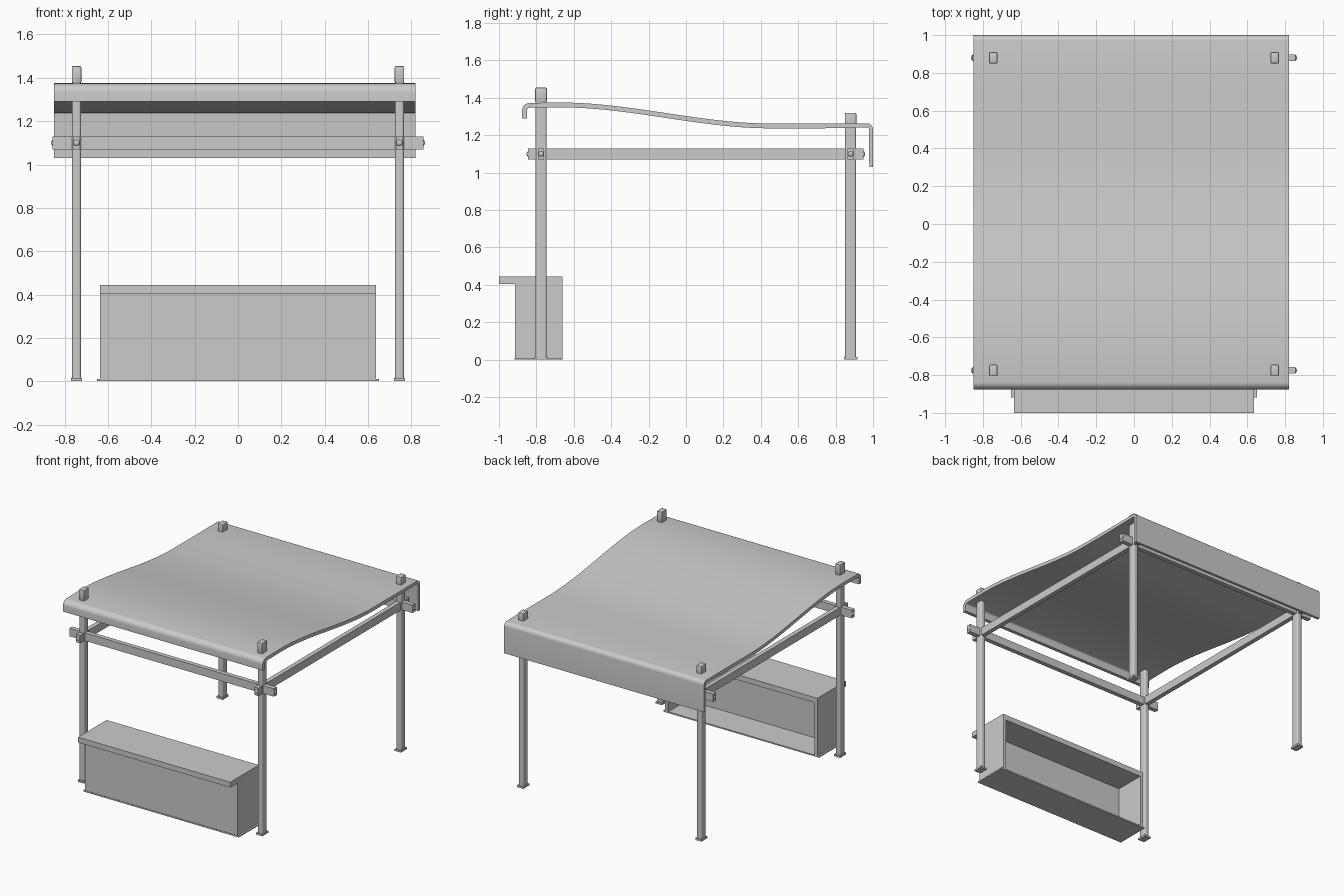
import bpy, bmesh, math
from mathutils import Vector

if "Cube" in bpy.data.objects:
    bpy.data.objects.remove(bpy.data.objects["Cube"])


def finish(name, bm, smooth=False):
    bmesh.ops.recalc_face_normals(bm, faces=bm.faces)
    me = bpy.data.meshes.new(name)
    bm.to_mesh(me)
    bm.free()
    ob = bpy.data.objects.new(name, me)
    bpy.context.collection.objects.link(ob)
    if smooth:
        bpy.ops.object.select_all(action='DESELECT')
        ob.select_set(True)
        bpy.context.view_layer.objects.active = ob
        bpy.ops.object.shade_smooth_by_angle(angle=math.radians(35))
    return ob


def box(name, lo, hi, bevel=0.0, segments=1, vertical_only=False):
    bm = bmesh.new()
    bmesh.ops.create_cube(bm, size=1)
    for v in bm.verts:
        v.co = Vector([(a + b) / 2 + c * (b - a) for a, b, c in zip(lo, hi, v.co)])
    if bevel:
        edges = [e for e in bm.edges if not vertical_only
                 or abs(e.verts[0].co.z - e.verts[1].co.z) > 1e-4]
        bmesh.ops.bevel(bm, geom=edges, offset=bevel, segments=segments,
                        profile=0.5, affect='EDGES')
    return finish(name, bm, bevel > 0)


def extrude_x(name, profile, x0, x1, smooth=False):
    """Extrude a closed (y, z) profile along x."""
    bm = bmesh.new()
    face = bm.faces.new([bm.verts.new((x0, y, z)) for y, z in profile])
    ret = bmesh.ops.extrude_face_region(bm, geom=[face])
    for v in ret['geom']:
        if isinstance(v, bmesh.types.BMVert):
            v.co.x = x1
    return finish(name, bm, smooth)


def bolt(name, pos, axis):
    """Domed bolt head facing outwards along axis."""
    bm = bmesh.new()
    bmesh.ops.create_uvsphere(bm, u_segments=16, v_segments=8, radius=0.014)
    rot = Vector((0, 0, 1)).rotation_difference(Vector(axis))
    for v in bm.verts:
        v.co = rot @ Vector((v.co.x, v.co.y, v.co.z * 0.5)) + Vector(pos)
    return finish(name, bm, True)


def arc(cy, cz, r, a0, a1, n=6):
    return [(cy + r * math.cos(math.radians(a0 + (a1 - a0) * i / n)),
             cz + r * math.sin(math.radians(a0 + (a1 - a0) * i / n))) for i in range(n + 1)]


# canopy: sagging sheet with a short front lip and a deep rear valance
T = 0.026
sag = []
for i in range(25):
    t = i / 24
    sag.append((-0.67 + 1.12 * t, 1.375 - 0.112 * (3 * t * t - 2 * t ** 3)))
outer = [(-0.876, 1.29)] + arc(-0.836, 1.333, 0.04, 180, 92) + sag \
    + [(0.72, 1.263)] + arc(0.968, 1.231, 0.032, 90, 0) + [(1.0, 1.03)]
inner = [(-0.85, 1.29)] + arc(-0.836, 1.333, 0.014, 180, 92) + [(y, z - T) for y, z in sag] \
    + [(0.72, 1.263 - T)] + arc(0.968, 1.231, 0.010, 90, 0) + [(0.98, 1.03)]
extrude_x("canopy", outer + inner[::-1], -0.85, 0.82, True)

# posts with foot plates and caps
PX, FY, RY, BZ = 0.745, -0.775, 0.88, 1.10
for sx, side in ((-1, "left"), (1, "right")):
    for y, top, row in ((FY, 1.44, "front"), (RY, 1.305, "rear")):
        x = sx * PX
        n = f"{row}_{side}"
        box(n + "_post", (x - 0.02, y - 0.029, 0.01), (x + 0.02, y + 0.029, top), 0.009, 4, True)
        box(n + "_cap", (x - 0.022, y - 0.031, top - 0.065), (x + 0.022, y + 0.031, top + 0.015), 0.007, 2)
        box(n + "_foot", (x - 0.026, y - 0.036, 0), (x + 0.026, y + 0.036, 0.014))

# side rails with bolts on both ends
for sx, side in ((-1, "left"), (1, "right")):
    x = sx * PX
    box(side + "_rail", (x - 0.017, -0.845, 1.07), (x + 0.017, 0.95, 1.13))
    bolt(side + "_rail_front_bolt", (x, -0.845, BZ), (0, -1, 0))
    bolt(side + "_rail_rear_bolt", (x, 0.95, BZ), (0, 1, 0))

# cross rails front and rear with bolts on both ends
for y, row in ((FY, "front"), (RY, "rear")):
    box(row + "_rail", (-0.855, y - 0.017, 1.07), (0.855, y + 0.017, 1.13))
    for sx, side in ((-1, "left"), (1, "right")):
        bolt(f"{row}_rail_{side}_bolt", (sx * 0.855, y, BZ), (sx, 0, 0))

# counter: hollow box open at the back, top overhanging the front
X = 0.636
box("counter_base", (-0.65, -0.918, 0), (0.65, -0.66, 0.01))
box("counter_front", (-X, -0.915, 0.01), (X, -0.89, 0.405))
for sx, side in ((-1, "left"), (1, "right")):
    a, b = sorted((sx * X, sx * (X - 0.025)))
    box(f"counter_{side}_panel", (a, -0.89, 0.01), (b, -0.66, 0.405))
box("counter_top", (-X, -1.0, 0.405), (X, -0.66, 0.445))
